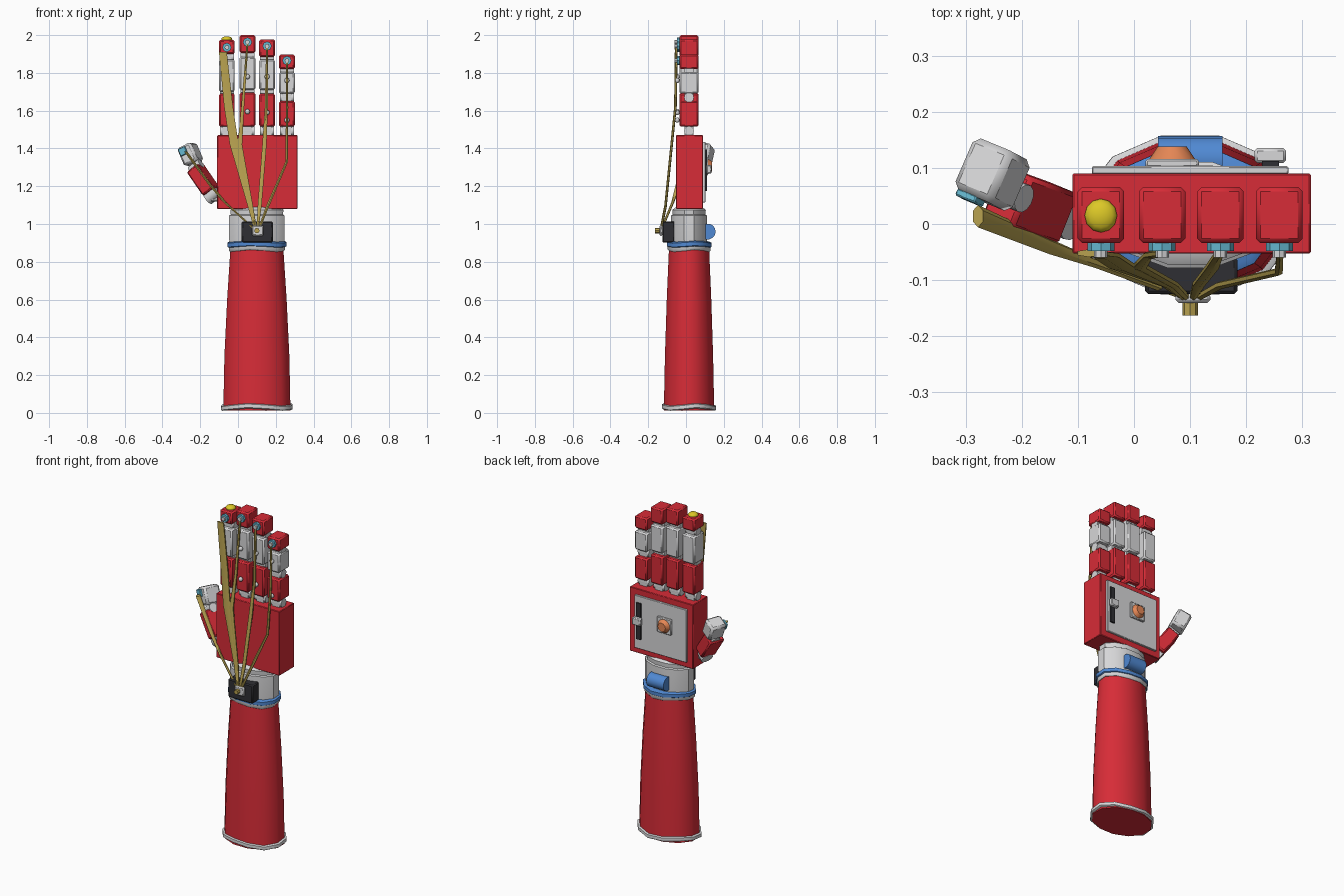
import bpy, bmesh, math
from mathutils import Vector, Matrix

if "Cube" in bpy.data.objects:
    bpy.data.objects.remove(bpy.data.objects["Cube"])


def material(name, rgb):
    m = bpy.data.materials.new(name)
    m.diffuse_color = (*rgb, 1)
    m.use_nodes = True
    m.node_tree.nodes["Principled BSDF"].inputs["Base Color"].default_value = m.diffuse_color
    return m


RED = material("red", (0.68, 0.025, 0.038))
GREY = material("light grey", (0.68, 0.68, 0.69))
BLUE = material("blue", (0.08, 0.25, 0.65))
CYAN = material("cyan", (0.13, 0.47, 0.62))
GOLD = material("old gold", (0.48, 0.36, 0.08))
YELLOW = material("yellow", (0.72, 0.58, 0.02))
ORANGE = material("orange", (0.78, 0.24, 0.09))
DARK = material("dark grey", (0.028, 0.028, 0.033))


def finish(bm, name, mat):
    bmesh.ops.recalc_face_normals(bm, faces=bm.faces)
    me = bpy.data.meshes.new(name)
    bm.to_mesh(me)
    bm.free()
    ob = bpy.data.objects.new(name, me)
    bpy.context.collection.objects.link(ob)
    me.materials.append(mat)
    return ob


def box(name, mat, c, size, bevel=0.0, rot=None):
    bm = bmesh.new()
    bmesh.ops.create_cube(bm, size=1)
    bmesh.ops.scale(bm, vec=size, verts=bm.verts)
    if bevel:
        bmesh.ops.bevel(bm, geom=bm.edges[:], offset=bevel, segments=1, affect='EDGES')
    m = Matrix.Translation(c) @ (rot.to_4x4() if rot else Matrix())
    bmesh.ops.transform(bm, matrix=m, verts=bm.verts)
    return finish(bm, name, mat)


def rod(name, mat, c, axis, r, length, sides=12, r2=None):
    bm = bmesh.new()
    bmesh.ops.create_cone(bm, cap_ends=True, segments=sides, radius1=r,
                          radius2=r if r2 is None else r2, depth=length)
    q = Vector((0, 0, 1)).rotation_difference(Vector(axis))
    bmesh.ops.transform(bm, matrix=Matrix.Translation(c) @ q.to_matrix().to_4x4(), verts=bm.verts)
    return finish(bm, name, mat)


def ball(name, mat, c, scale):
    bm = bmesh.new()
    bmesh.ops.create_uvsphere(bm, u_segments=12, v_segments=8, radius=1)
    bmesh.ops.scale(bm, vec=scale, verts=bm.verts)
    bmesh.ops.translate(bm, vec=c, verts=bm.verts)
    return finish(bm, name, mat)


def loft(name, mat, rings, sides=12, wave=0.0):
    """Rings are (x, y, z, rx, ry) ellipses joined from bottom to top."""
    bm = bmesh.new()
    loops = []
    for x, y, z, rx, ry in rings:
        loop = []
        for i in range(sides):
            a = math.tau * (i + 0.5) / sides
            loop.append(bm.verts.new((x + rx * math.cos(a), y + ry * math.sin(a),
                                      z + wave * math.sin(3 * a + 0.6))))
        loops.append(loop)
    for a, b in zip(loops, loops[1:]):
        for i in range(sides):
            j = (i + 1) % sides
            bm.faces.new((a[i], a[j], b[j], b[i]))
    bm.faces.new(loops[0])
    bm.faces.new(loops[-1])
    return finish(bm, name, mat)


def arm(name, mat, profile, wave=0.0):
    return loft(name, mat, [(0.1, 0.016, *p) for p in profile], wave=wave)


# forearm and cuffs
arm("forearm", RED, [(0.012, 0.184, 0.138), (0.3, 0.178, 0.132), (0.6, 0.163, 0.122), (0.87, 0.145, 0.11)])
arm("lower_cuff", GREY, [(0.018, 0.190, 0.142), (0.022, 0.196, 0.147),
                         (0.04, 0.195, 0.147), (0.044, 0.186, 0.138)], wave=0.007)
arm("upper_cuff", GREY, [(0.858, 0.148, 0.112), (0.866, 0.154, 0.118), (0.885, 0.154, 0.118)], wave=0.006)
arm("wrist_band", BLUE, [(0.876, 0.15, 0.112), (0.882, 0.161, 0.122),
                         (0.902, 0.161, 0.122), (0.908, 0.148, 0.11)], wave=0.004)

# wrist
arm("wrist", GREY, [(0.88, 0.146, 0.096), (0.92, 0.152, 0.098), (1.045, 0.152, 0.098),
                    (1.05, 0.143, 0.09), (1.075, 0.146, 0.092), (1.09, 0.13, 0.07)])
rod("wrist_roller", BLUE, (0.1, 0.115, 0.96), (1, 0, 0), 0.042, 0.115, 14)
box("tendon_anchor_box", DARK, (0.102, -0.092, 0.957), (0.165, 0.066, 0.112), 0.006)
box("anchor_plate", GREY, (0.105, -0.132, 0.965), (0.062, 0.018, 0.055), 0.006)
rod("anchor_pin", GOLD, (0.1, -0.148, 0.965), (0, 1, 0), 0.014, 0.03, 8)

# palm and back panel
box("palm", RED, (0.1025, 0.0185, 1.275), (0.425, 0.143, 0.39), 0.003)
box("back_panel", GREY, (0.1, 0.096, 1.275), (0.35, 0.014, 0.32), 0.002)
box("slider_slot", DARK, (0.243, 0.106, 1.285), (0.03, 0.012, 0.22))
box("slider_knob", GREY, (0.243, 0.122, 1.29), (0.056, 0.027, 0.045), 0.005)
box("button_plate", GREY, (0.068, 0.108, 1.305), (0.095, 0.016, 0.095), 0.004)
rod("button", ORANGE, (0.068, 0.126, 1.305), (0, -1, 0), 0.026, 0.024, 12, 0.042)


def tendon(name, pts):
    """Points are (x, y, z, half width in x, half width in y)."""
    loft(name, GOLD, pts, sides=6)


def slope(z):
    return -0.052 - max(0.0, 1.66 - z) * 0.1


# fingers: x, distal, middle and proximal spans in z, pad height
fingers = [
    (-0.059, (1.90, 1.975), (1.70, 1.87), (1.515, 1.69), 1.935),
    (0.05, (1.905, 2.0), (1.71, 1.885), (1.515, 1.695), 1.963),
    (0.154, (1.885, 1.978), (1.71, 1.87), (1.515, 1.69), 1.942),
    (0.259, (1.82, 1.897), (1.69, 1.805), (1.515, 1.65), 1.865),
]
for n, (x, top, mid, low, pad) in enumerate(fingers, 1):
    for label, mat, (a, b) in (("tip", RED, top), ("middle", GREY, mid), ("base", RED, low)):
        box(f"finger_{n}_{label}", mat, (x, 0.016, (a + b) / 2), (0.083, 0.1, b - a), 0.008)
    for k, (a, b) in enumerate(((1.47, low[0]), (low[1], mid[0]), (mid[1], top[0])), 1):
        z = (a + b) / 2
        rod(f"finger_{n}_hinge_{k}", GREY, (x, 0.016, z), (1, 0, 0), 0.026, 0.074)
        box(f"finger_{n}_link_{k}", GREY, (x, 0.016, z), (0.05, 0.05, b - a + 0.03))
    rod(f"finger_{n}_pad", CYAN, (x, -0.04, pad), (0, 1, 0), 0.024, 0.016, 8)
    rod(f"finger_{n}_pad_stud", GREY, (x, -0.053, pad), (0, 1, 0), 0.012, 0.014, 8)
    if n > 1:
        for z in (mid[0] + 0.07, low[1] - 0.1):
            ball(f"finger_{n}_tendon_guide", GREY, (x, -0.046, z), (0.013, 0.012, 0.014))

# yellow fingertip cap
ball("fingertip_cap", YELLOW, (-0.059, 0.015, 1.978), (0.029, 0.03, 0.016))

# tendons: x, z, half width along each finger down to the anchor
paths = [
    [(0.092, 0.97, 0.006), (0.06, 1.1, 0.012), (-0.02, 1.42, 0.027), (-0.05, 1.62, 0.027), (-0.08, 1.91, 0.024)],
    [(0.096, 0.97, 0.006), (0.07, 1.1, 0.01), (0.01, 1.42, 0.014), (0.025, 1.62, 0.009), (0.05, 1.955, 0.006)],
    [(0.104, 0.97, 0.006), (0.115, 1.1, 0.012), (0.14, 1.42, 0.013), (0.15, 1.62, 0.009), (0.154, 1.94, 0.006)],
    [(0.11, 0.97, 0.006), (0.155, 1.09, 0.01), (0.258, 1.33, 0.008), (0.26, 1.62, 0.007), (0.259, 1.86, 0.005)],
]
for n, path in enumerate(paths, 1):
    tendon(f"tendon_{n}", [(x, slope(z) - (0.012 if z < 1 else 0), z, w, 0.007) for x, z, w in path])
tendon("thumb_tendon", [(0.09, -0.13, 0.97, 0.008, 0.006), (-0.07, -0.07, 1.115, 0.009, 0.008),
                        (-0.15, -0.04, 1.21, 0.010, 0.014), (-0.278, 0.014, 1.385, 0.010, 0.020)])


# thumb
def frame(d):
    d = Vector(d).normalized()
    p = Vector((0.38, 0.92, 0))
    p = (p - d * p.dot(d)).normalized()
    return Matrix((p.cross(d), p, d)).transposed()


base_rot = frame((-0.55, 0.2, 0.8))
tip_rot = frame((-0.38, 0.2, 0.9))
tip = Vector((-0.252, 0.088, 1.368))
box("thumb_base", RED, (-0.185, 0.034, 1.235), (0.076, 0.098, 0.155), 0.008, base_rot)
box("thumb_tip", GREY, tip, (0.085, 0.1, 0.105), 0.012, tip_rot)
rod("thumb_hinge", GREY, (-0.222, 0.056, 1.302), base_rot.col[0], 0.026, 0.07)
rod("thumb_root_hinge", GREY, (-0.135, 0.016, 1.155), base_rot.col[0], 0.036, 0.07)
box("thumb_root_link", GREY, (-0.118, 0.014, 1.145), (0.06, 0.05, 0.05), 0.008)
box("thumb_pad", CYAN, tip + tip_rot @ Vector((-0.012, -0.054, 0.022)), (0.042, 0.014, 0.042), 0.003, tip_rot)

# shading
for ob in bpy.context.scene.objects:
    ob.select_set(True)
    bpy.context.view_layer.objects.active = ob
bpy.ops.object.shade_smooth_by_angle(angle=math.radians(40))
